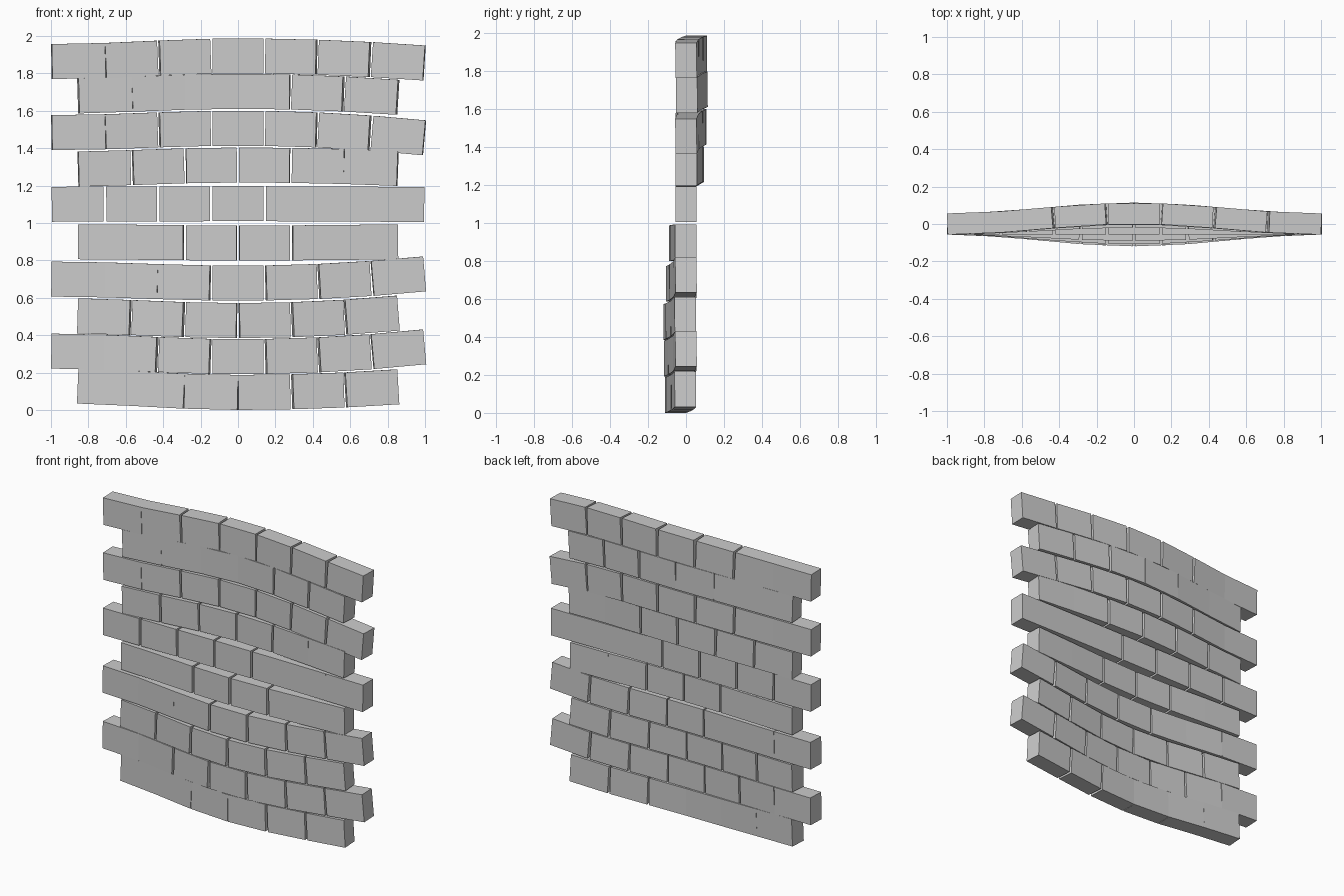
import bpy, bmesh, math
from mathutils import Matrix, Vector

if "Cube" in bpy.data.objects:
    bpy.data.objects.remove(bpy.data.objects["Cube"])

PITCH, GAP, HEIGHT, DEPTH = 0.2845, 0.014, 0.187, 0.113

# per course: height at left / centre / right, bulge in y, joints (m = touching, g = gap)
COURSES = [
    (0.130, 0.094, 0.135, -0.055, "mmmgg"),
    (0.315, 0.285, 0.338, -0.062, "mggggg"),
    (0.505, 0.478, 0.533, -0.063, "ggggg"),
    (0.700, 0.678, 0.728, -0.052, "mmgggg"),
    (0.900, 0.893, 0.902, -0.034, "mgggm"),
    (1.100, 1.103, 1.098, 0.000, "ggggmm"),
    (1.287, 1.310, 1.285, 0.038, "ggggm"),
    (1.483, 1.507, 1.455, 0.053, "mggggg"),
    (1.678, 1.704, 1.660, 0.058, "mmmgg"),
    (1.863, 1.893, 1.855, 0.057, "mggggg"),
]


def centre_line(x, left, mid, right, bulge):
    """Point on the wavy centre line of a course."""
    bump = math.cos(math.pi * x / 2) ** 2
    if x < 0:
        z = left + (mid - left) * bump
    else:
        z = right + (mid - right) * (1 - x * x)
    return Vector((x, bulge * bump, z))


def add_brick(bm, a, b, trim_a, trim_b):
    """Rigid brick laid along the chord from a to b."""
    along = (b - a).normalized()
    a, b = a + along * trim_a, b - along * trim_b
    across = Vector((0, 0, 1)).cross(along).normalized()
    up = along.cross(across)
    frame = Matrix((along, across, up)).transposed().to_4x4()
    size = Matrix.Diagonal(((b - a).length, DEPTH, HEIGHT, 1))
    bmesh.ops.create_cube(bm, size=1, matrix=Matrix.Translation((a + b) / 2) @ frame @ size)


# brick courses, alternately six and seven bricks long
for row, (left, mid, right, bulge, joints) in enumerate(COURSES):
    bm = bmesh.new()
    count = len(joints) + 1
    trims = [0] + [GAP / 2 if j == "g" else 0 for j in joints] + [0]
    points = [centre_line((i - count / 2) * PITCH, left, mid, right, bulge)
              for i in range(count + 1)]
    for i in range(count):
        add_brick(bm, points[i], points[i + 1], trims[i], trims[i + 1])
    mesh = bpy.data.meshes.new(f"brick_course_{row + 1}")
    bm.to_mesh(mesh)
    bm.free()
    bpy.context.collection.objects.link(bpy.data.objects.new(mesh.name, mesh))
